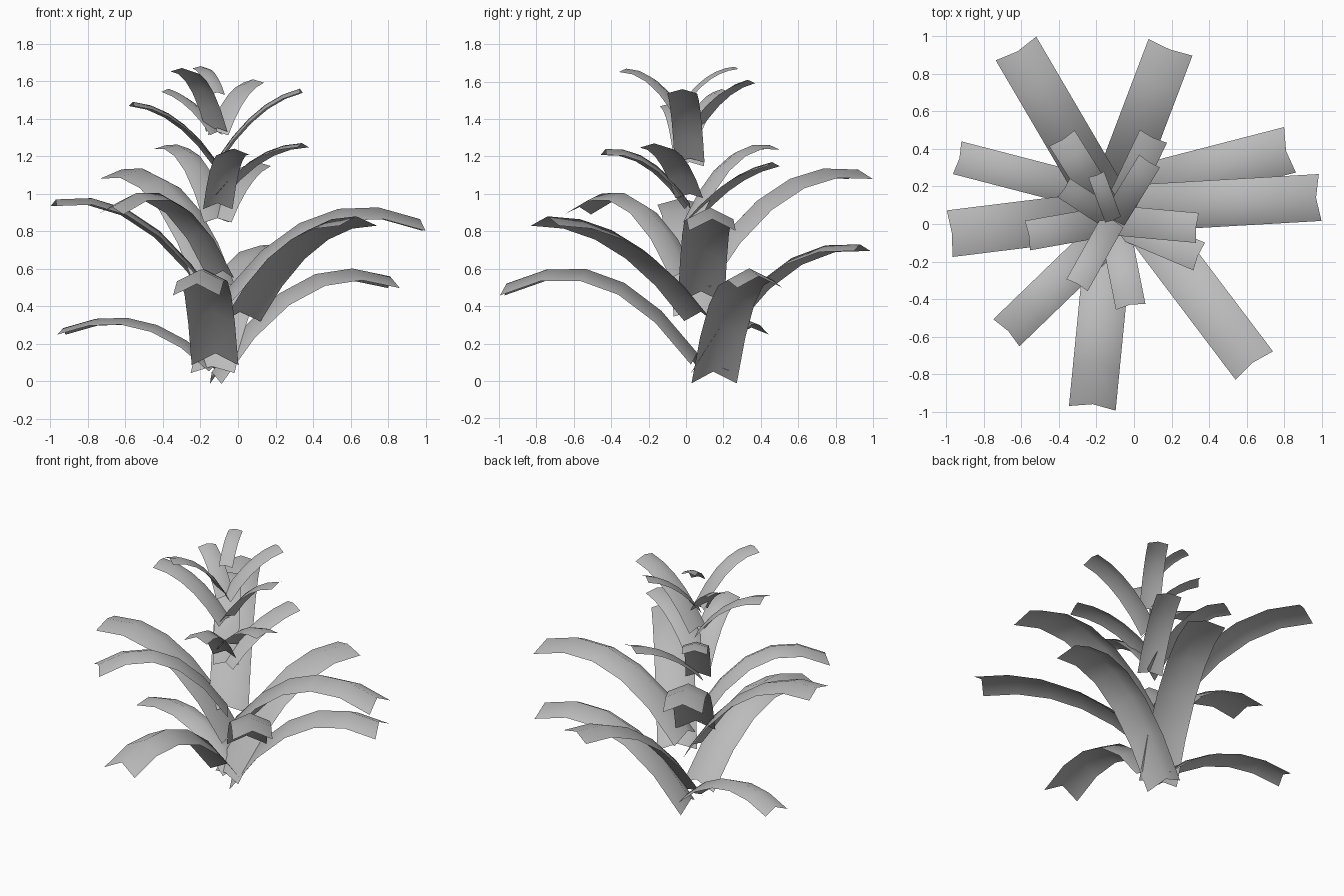
import bpy
import bmesh
from mathutils import Vector

default_cube = bpy.data.objects.get("Cube")
if default_cube:
    bpy.data.objects.remove(default_cube, do_unlink=True)

# One plain grey for every leaf
grey = bpy.data.materials.new("leaf grey")
grey.use_nodes = True
colour = (0.5, 0.5, 0.5, 1)
grey.diffuse_color = colour
grey.node_tree.nodes["Principled BSDF"].inputs["Base Color"].default_value = colour

SEGMENTS = 5
LEAN = 0.35          # how far the ridge leans back towards the stem
DEEP, MEDIUM, SHALLOW = 0.25, 0.2, 0.14   # ridge height as a share of leaf width


def arch(start, middle, end, t):
    """Point on a parabola that starts at start, ends at end and passes middle."""
    control = middle * 2 - (start + end) / 2
    return start * (1 - t) ** 2 + control * (2 * t * (1 - t)) + end * t ** 2


def make_leaf(name, base, tip, heights, width, fold):
    """Arched strip, folded along its centre like a roof, open on the underside."""
    low, mid, high = heights
    start = Vector((*base, low))
    end = Vector((*tip, high))
    outward = Vector((end.x - start.x, end.y - start.y, 0))
    middle = start + outward * 0.48
    middle.z = mid
    outward.normalize()
    side = Vector((-outward.y, outward.x, 0)) * (width / 2)
    drop = (outward * LEAN - Vector((0, 0, 1))) * (fold * width)

    bm = bmesh.new()
    rows = []
    for i in range(SEGMENTS + 1):
        ridge = arch(start, middle, end, i / SEGMENTS)
        points = (ridge - side + drop, ridge, ridge + side + drop)
        rows.append([bm.verts.new(p) for p in points])
    for near, far in zip(rows, rows[1:]):
        for k in range(2):
            face = bm.faces.new((near[k], far[k], far[k + 1], near[k + 1]))
            face.smooth = True
    mesh = bpy.data.meshes.new(name)
    bm.to_mesh(mesh)
    bm.free()
    mesh.materials.append(grey)
    leaf = bpy.data.objects.new(name, mesh)
    bpy.context.collection.objects.link(leaf)


# Large lower leaves: base, tip, heights at base, middle and tip, fold
lower_leaves = {
    "back_right": ((-.11, .05), (-.62, .92), (.55, 1.03, 1.13), MEDIUM),
    "back_left": ((-.14, .06), (.19, .93), (.08, .6, .73), SHALLOW),
    "left_low": ((-.14, .145), (.81, .39), (.05, .53, .56), DEEP),
    "left_high": ((-.07, .08), (.97, .14), (.48, .89, .865), DEEP),
    "front_left": ((.01, .08), (.63, -.74), (.37, .76, .88), MEDIUM),
    "front": ((-.12, .06), (-.22, -.96), (.15, .57, .52), DEEP),
    "right_high": ((-.08, .06), (-.97, -.05), (.38, .87, .97), SHALLOW),
}
for place, (base, tip, heights, fold) in lower_leaves.items():
    make_leaf("lower_leaf_" + place, base, tip, heights, 0.25, fold)

# Two narrower lower leaves
make_leaf("lower_leaf_front_right", (-.08, 0), (-.67, -.57), (.59, .98, .93), 0.2, MEDIUM)
make_leaf("lower_leaf_right_low", (-.12, .14), (-.93, .35), (.09, .325, .285), 0.18, MEDIUM)

# Middle and top leaves grow from the stem axis: tip, heights, width, fold
stem = Vector((-.11, .02))
upper_leaves = {
    "middle_leaf_back_right": ((-.38, .45), (.87, 1.19, 1.26), .16, SHALLOW),
    "middle_leaf_back_left": ((.1, .46), (.87, 1.07, 1.17), .16, SHALLOW),
    "middle_leaf_left": ((.34, -.17), (1, 1.2, 1.27), .16, SHALLOW),
    "middle_leaf_front": ((-.02, -.43), (.95, 1.18, 1.24), .16, MEDIUM),
    "top_leaf_right": ((-.56, -.06), (1.17, 1.4, 1.49), .16, SHALLOW),
    "top_leaf_left": ((.33, -.02), (1.19, 1.44, 1.56), .16, SHALLOW),
    "top_leaf_back_left": ((.08, .33), (1.33, 1.52, 1.61), .13, SHALLOW),
    "top_leaf_front_right": ((-.3, -.32), (1.35, 1.59, 1.67), .13, SHALLOW),
    "top_leaf_back_right": ((-.37, .19), (1.33, 1.48, 1.56), .12, SHALLOW),
    "top_leaf_back": ((-.2, .26), (1.54, 1.64, 1.68), .09, SHALLOW),
}
for name, (tip, heights, width, fold) in upper_leaves.items():
    make_leaf(name, stem, tip, heights, width, fold)
